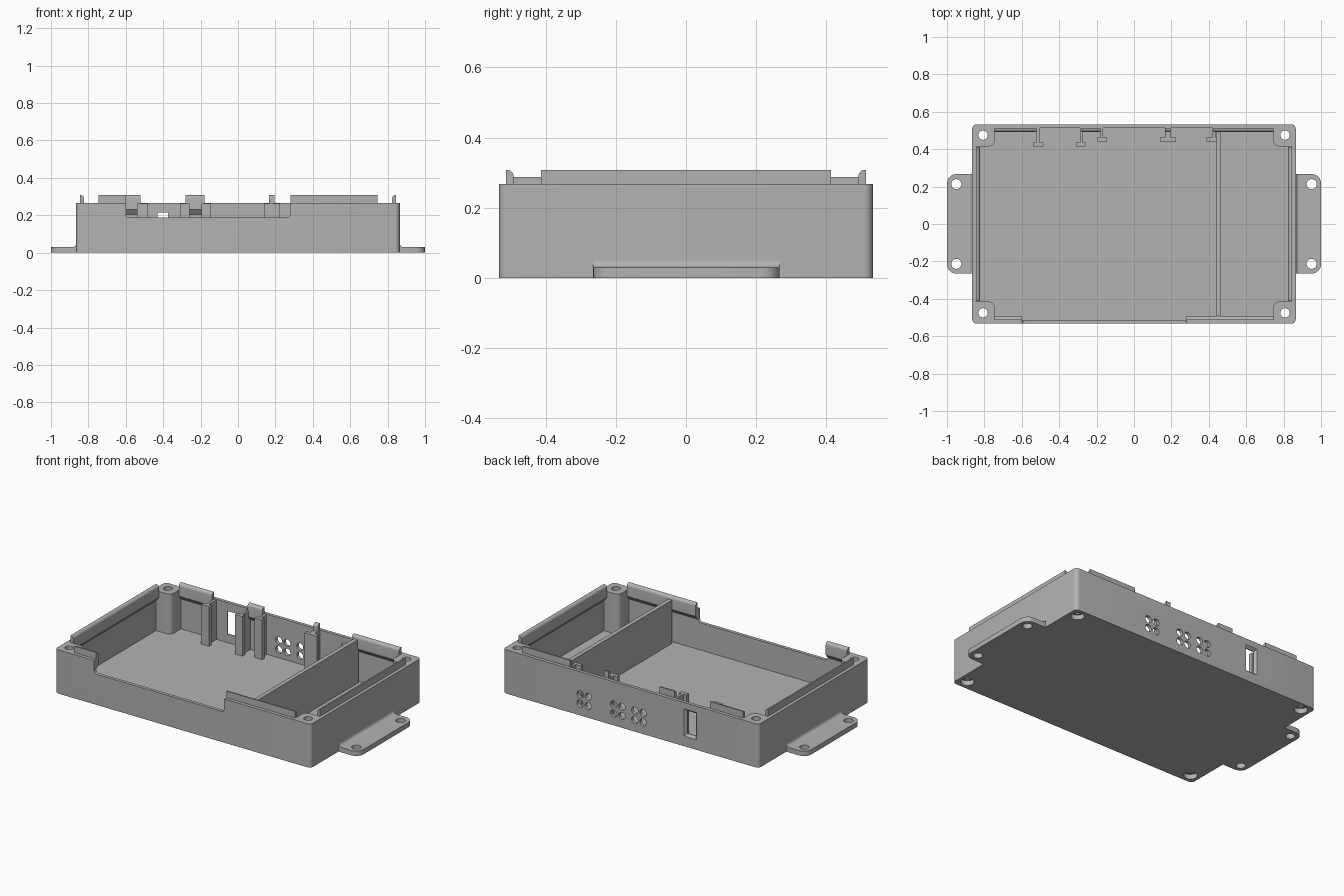
import bpy
import bmesh
from math import cos, sin, pi, radians

cube = bpy.data.objects.get("Cube")
if cube:
    bpy.data.objects.remove(cube, do_unlink=True)

gray = bpy.data.materials.new("plain gray")
gray.use_nodes = True
gray.diffuse_color = (0.45, 0.45, 0.45, 1)
gray.node_tree.nodes["Principled BSDF"].inputs["Base Color"].default_value = gray.diffuse_color

# Main sizes
W, D, H = 0.865, 0.533, 0.267      # half width, half depth, wall height
IX, IY = 0.845, 0.513              # inner wall faces
PX, PY = 0.745, 0.415              # inner faces of the corner posts
FLOOR, TOP = 0.022, 0.308

AXES = {"x": lambda u, v, w: (w, u, v),
        "y": lambda u, v, w: (u, w, v),
        "z": lambda u, v, w: (u, v, w)}


def prism(name, pts, lo, hi, axis="z", taper=None):
    """Extrude a 2D outline along an axis; taper is an optional far outline."""
    bm = bmesh.new()
    place = AXES[axis]
    a = [bm.verts.new(place(u, v, lo)) for u, v in pts]
    b = [bm.verts.new(place(u, v, hi)) for u, v in (taper or pts)]
    bm.faces.new(a)
    bm.faces.new(b)
    for i in range(len(a)):
        j = (i + 1) % len(a)
        bm.faces.new((a[i], a[j], b[j], b[i]))
    bmesh.ops.recalc_face_normals(bm, faces=bm.faces)
    mesh = bpy.data.meshes.new(name)
    bm.to_mesh(mesh)
    bm.free()
    mesh.materials.append(gray)
    obj = bpy.data.objects.new(name, mesh)
    bpy.context.collection.objects.link(obj)
    return obj


def rect(x0, x1, y0, y1):
    return [(x0, y0), (x1, y0), (x1, y1), (x0, y1)]


def rounded(pts, radii, steps=6):
    """Round the square corners of an outline."""
    out = []
    for i, (p, r) in enumerate(zip(pts, radii)):
        if r == 0:
            out.append(p)
            continue
        dirs = []
        for q in (pts[i - 1], pts[(i + 1) % len(pts)]):
            dx, dy = q[0] - p[0], q[1] - p[1]
            n = (dx * dx + dy * dy) ** 0.5
            dirs.append((dx / n, dy / n))
        a, b = dirs
        for k in range(steps + 1):
            t = k / steps * pi / 2
            out.append(tuple(p[c] + r * (a[c] * (1 - sin(t)) + b[c] * (1 - cos(t)))
                             for c in (0, 1)))
    return out


def circle(x, y, r, n=24):
    return [(x + r * cos(2 * pi * k / n), y + r * sin(2 * pi * k / n)) for k in range(n)]


def cut(obj, cutter):
    mod = obj.modifiers.new("cut", "BOOLEAN")
    mod.operation = "DIFFERENCE"
    mod.solver = "EXACT"
    mod.object = cutter
    bpy.context.view_layer.objects.active = obj
    bpy.ops.object.modifier_apply(modifier=mod.name)
    bpy.data.objects.remove(cutter, do_unlink=True)


def smooth(obj):
    bpy.ops.object.select_all(action="DESELECT")
    obj.select_set(True)
    bpy.context.view_layer.objects.active = obj
    bpy.ops.object.shade_smooth_by_angle(angle=radians(30))


# Open tray with corner posts
tray = prism("tray", rounded(rect(-W, W, -D, D), [0.025] * 4), 0, H)
cavity = [(-IX, -PY), (-PX, -PY), (-PX, -IY), (PX, -IY), (PX, -PY), (IX, -PY),
          (IX, PY), (PX, PY), (PX, IY), (-PX, IY), (-PX, PY), (-IX, PY)]
cut(tray, prism("cavity", rounded(cavity, [0, 0.03, 0] * 4), FLOOR, H + 0.1))

# Notch in the front wall
notch = rounded(rect(-0.6, 0.28, 0.187, 0.4), [0.02, 0.02, 0, 0])
cut(tray, prism("notch", notch, -D - 0.05, -IY + 0.004, "y"))

# Port slot in the back wall with a shallow outer recess
cut(tray, prism("slot", rect(-0.43, -0.374, 0.075, 0.215), IY - 0.02, D + 0.05, "y"))
cut(tray, prism("slot_recess", rect(-0.43, -0.374, 0.075, 0.215), D - 0.015, D + 0.005, "y",
                rect(-0.447, -0.357, 0.058, 0.232)))

# Vent holes in groups of four
for gx in (0.315, 0.088, -0.055):
    for sx in (-1, 1):
        for sz in (-1, 1):
            vent = circle(gx + sx * 0.028, 0.1 + sz * 0.028, 0.022, 20)
            cut(tray, prism("vent", vent, IY - 0.02, D + 0.05, "y"))

# Screw holes with a wider counterbore below
for sx in (-1, 1):
    for sy in (-1, 1):
        x, y = sx * 0.807, sy * 0.475
        cut(tray, prism("screw_hole", circle(x, y, 0.025), -0.05, H + 0.05))
        cut(tray, prism("counterbore", circle(x, y, 0.038), -0.05, 0.03))
smooth(tray)

# Mounting tabs with holes and a fillet to the wall
for side, s in (("left", 1), ("right", -1)):
    outline = rounded(rect(W - 0.01, 1, -0.265, 0.267), [0, 0.05, 0.05, 0])
    tab = prism(side + "_tab", [(s * x, y) for x, y in outline], 0, 0.03)
    for y in (-0.213, 0.213):
        cut(tab, prism("tab_hole", circle(s * 0.95, y, 0.027), -0.05, 0.1))
    smooth(tab)
    curve = [(W - 0.005, 0.028), (W + 0.02, 0.028)]
    curve += [(W + 0.02 * (1 - sin(t)), 0.03 + 0.02 * (1 - cos(t)))
              for t in (k * pi / 12 for k in range(7))]
    curve += [(W - 0.005, 0.05)]
    smooth(prism(side + "_tab_fillet", [(s * x, z) for x, z in curve], -0.265, 0.267, "y"))

# Raised lips along the inside of the walls: rounded inner top, sloped underside
LIP = [(0, 0.205), (0.021, 0.23)] + rounded(
    [(0, 0.23), (0.021, 0.23), (0.021, TOP), (0, TOP)], [0, 0, 0.018, 0])[2:]


def lip(name, wall, sign, lo, hi, axis):
    smooth(prism(name, [(sign * (wall - d), z) for d, z in LIP], lo, hi, axis))


lip("left_lip", IX, 1, -0.413, 0.413, "y")
lip("right_lip", IX, -1, -0.413, 0.413, "y")
for lo, hi in ((-PX, -0.6), (0.28, PX)):
    lip("front_lip", IY, -1, lo, hi, "x")
for lo, hi in ((-PX, -0.52), (-0.28, -0.18), (0.165, 0.195), (0.425, PX)):
    lip("back_lip", IY, 1, lo, hi, "x")

# Dividing wall
prism("divider", rect(0.44, 0.465, -IY + 0.02, IY - 0.015), FLOOR - 0.005, 0.287)

# Board guides on the back wall: a stem with a foot across its end
for x0, x1, s0, s1, y in ((-0.54, -0.485, -0.52, -0.505, 0.415),
                          (-0.31, -0.26, -0.29, -0.275, 0.415),
                          (-0.195, -0.145, -0.18, -0.165, 0.44),
                          (0.14, 0.225, 0.165, 0.195, 0.44),
                          (0.388, 0.442, 0.42, 0.435, 0.44)):
    foot = y + 0.022
    guide = [(x0, y), (x1, y), (x1, foot), (s1, foot), (s1, IY + 0.005),
             (s0, IY + 0.005), (s0, foot), (x0, foot)]
    prism("board_guide", guide, FLOOR - 0.005, H - 0.003)
